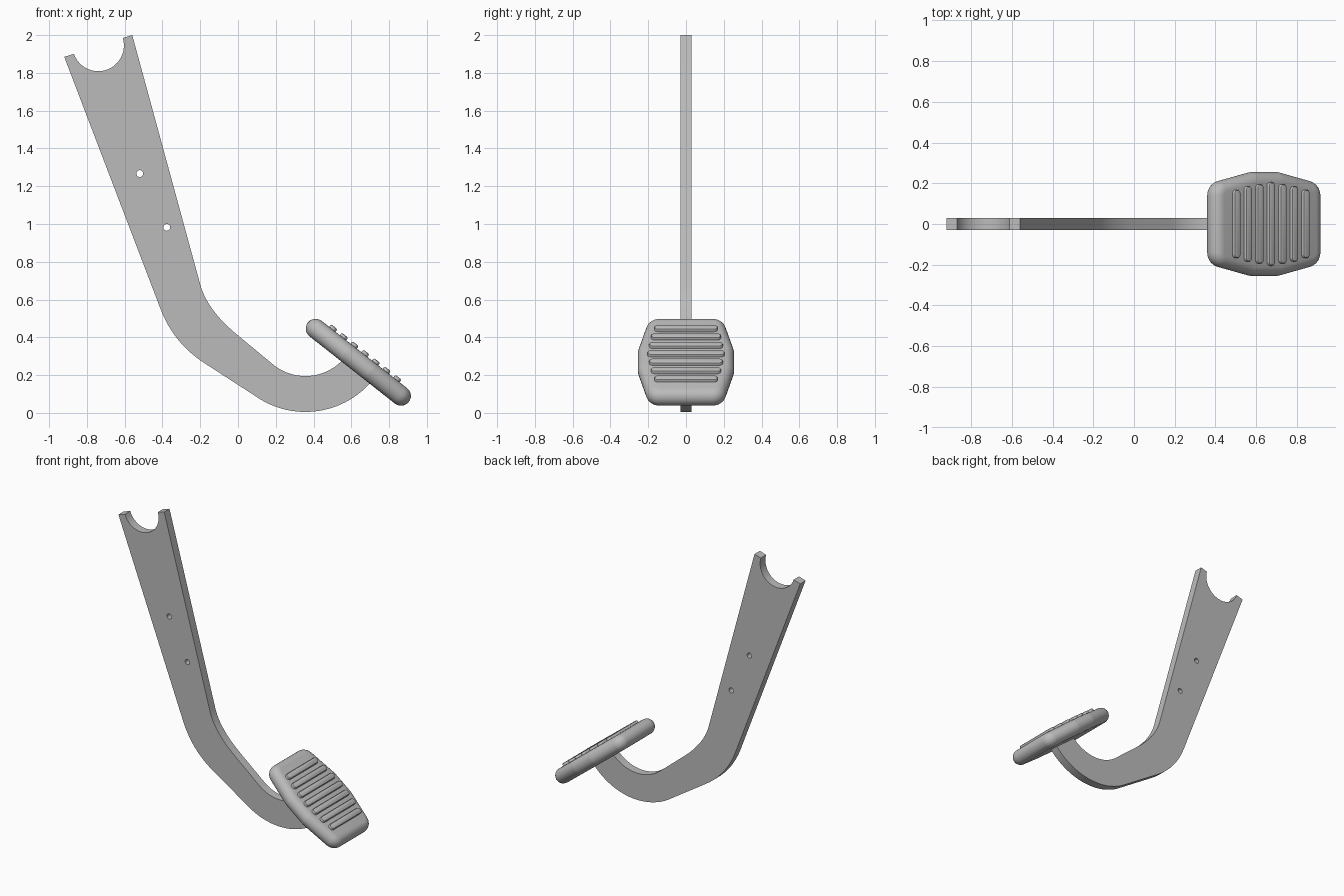
import bpy, bmesh
from math import sin, cos, radians, degrees, atan2, sqrt, pi
from mathutils import Matrix, Vector

cube = bpy.data.objects.get("Cube")
if cube:
    bpy.data.objects.remove(cube)

grey = bpy.data.materials.new("Satin grey")
grey.use_nodes = True
grey.diffuse_color = (0.5, 0.5, 0.5, 1)
grey.node_tree.nodes["Principled BSDF"].inputs["Base Color"].default_value = grey.diffuse_color


def arc(cx, cz, r, start, end, n=24):
    angles = [radians(start + (end - start) * i / n) for i in range(n + 1)]
    return [(cx + r * cos(a), cz + r * sin(a)) for a in angles]


def bend(a, corner, b, n=12):
    a, c, b = Vector(a), Vector(corner), Vector(b)
    return [tuple(a * (1 - t) ** 2 + c * 2 * t * (1 - t) + b * t * t)
            for t in (i / n for i in range(n + 1))]


def smooth(obj, angle=35):
    bpy.ops.object.select_all(action="DESELECT")
    obj.select_set(True)
    bpy.context.view_layer.objects.active = obj
    bpy.ops.object.shade_smooth_by_angle(angle=radians(angle))


def rounded_outline(core, r, step=12):
    """Points of a counter-clockwise polygon grown outward by radius r."""
    pts, n = [], len(core)
    for i in range(n):
        p, q, s = (Vector(core[(i + k) % n]) for k in (-1, 0, 1))
        d1, d2 = q - p, s - q
        a1 = atan2(d1.y, d1.x) - pi / 2
        turn = (atan2(d2.y, d2.x) - atan2(d1.y, d1.x)) % (2 * pi)
        pts += arc(q.x, q.y, r, degrees(a1), degrees(a1 + turn),
                   max(2, int(degrees(turn) / step)))
    return pts


def loft(name, core, rings, matrix):
    """Solid from stacked (radius, height) outlines, capped at both ends."""
    bm = bmesh.new()
    loops = [[bm.verts.new((x, y, h)) for x, y in rounded_outline(core, r)]
             for r, h in rings]
    n = len(loops[0])
    for low, high in zip(loops, loops[1:]):
        for i in range(n):
            j = (i + 1) % n
            bm.faces.new((low[i], low[j], high[j], high[i]))
    bm.faces.new(loops[0][::-1])
    bm.faces.new(loops[-1])
    mesh = bpy.data.meshes.new(name)
    bm.to_mesh(mesh)
    bm.free()
    mesh.materials.append(grey)
    obj = bpy.data.objects.new(name, mesh)
    bpy.context.collection.objects.link(obj)
    obj.matrix_world = matrix
    smooth(obj)


# Flat lever arm: curved plate with a scooped top and two drilled holes
outline = [(-0.92, 1.885)]
outline += bend((-0.41, 0.55), (-0.341, 0.37), (-0.18, 0.265))
outline += arc(0.357, 0.465, 0.46, 235, 322)
outline += arc(0.357, 0.465, 0.27, 320, 231)
outline += bend((0, 0.41), (-0.163, 0.543), (-0.2, 0.68))
outline += [(-0.56, 2.0), (-0.61, 1.985)]
outline += arc(-0.74, 1.945, 0.136, 377, 199)
holes = [arc(x, z, 0.018, 0, 345, 23) for x, z in ((-0.52, 1.267), (-0.377, 0.982))]

curve = bpy.data.curves.new("lever_arm", "CURVE")
curve.dimensions = "2D"
curve.fill_mode = "BOTH"
curve.extrude = 0.03
for loop in [outline] + holes:
    spline = curve.splines.new("POLY")
    spline.points.add(len(loop) - 1)
    for point, (x, z) in zip(spline.points, loop):
        point.co = (x, z, 0, 1)
    spline.use_cyclic_u = True
curve.materials.append(grey)
arm = bpy.data.objects.new("lever_arm", curve)
bpy.context.collection.objects.link(arm)
arm.rotation_euler.x = pi / 2
bpy.ops.object.select_all(action="DESELECT")
arm.select_set(True)
bpy.context.view_layer.objects.active = arm
bpy.ops.object.convert(target="MESH")
arm = bpy.context.view_layer.objects.active
bm = bmesh.new()
bm.from_mesh(arm.data)
bmesh.ops.remove_doubles(bm, verts=bm.verts, dist=0.0001)
bmesh.ops.recalc_face_normals(bm, faces=bm.faces)
bm.to_mesh(arm.data)
bm.free()
smooth(arm)

# Foot pad: tilted slab with fully rounded rim and wider middle
tilt = Matrix.Translation((0.637, 0, 0.268)) @ Matrix.Rotation(radians(38.2), 4, "Y")
half = 0.052
right_side = [(-0.265, -0.138), (-0.075, -0.18), (0.075, -0.18), (0.265, -0.138)]
pad_core = right_side + [(-x, -y) for x, y in right_side]
rim = [(0.023 + half * cos(a), half * sin(a))
       for a in (radians(-90 + 15 * i) for i in range(13))]
loft("foot_pad", pad_core, rim, tilt)

# Grip ribs: seven raised bars, longest in the middle
rib_rings = [(0.02, -0.01), (0.02, 0.01), (0.017, 0.015), (0.012, 0.017)]
for i in range(-3, 4):
    reach = (0.185, 0.175, 0.165, 0.148)[abs(i)]
    rib_core = [(-0.001, -reach), (0.001, -reach), (0.001, reach), (-0.001, reach)]
    loft(f"grip_rib_{i + 4}", rib_core, rib_rings,
         tilt @ Matrix.Translation((i * 0.072, 0, half)))
